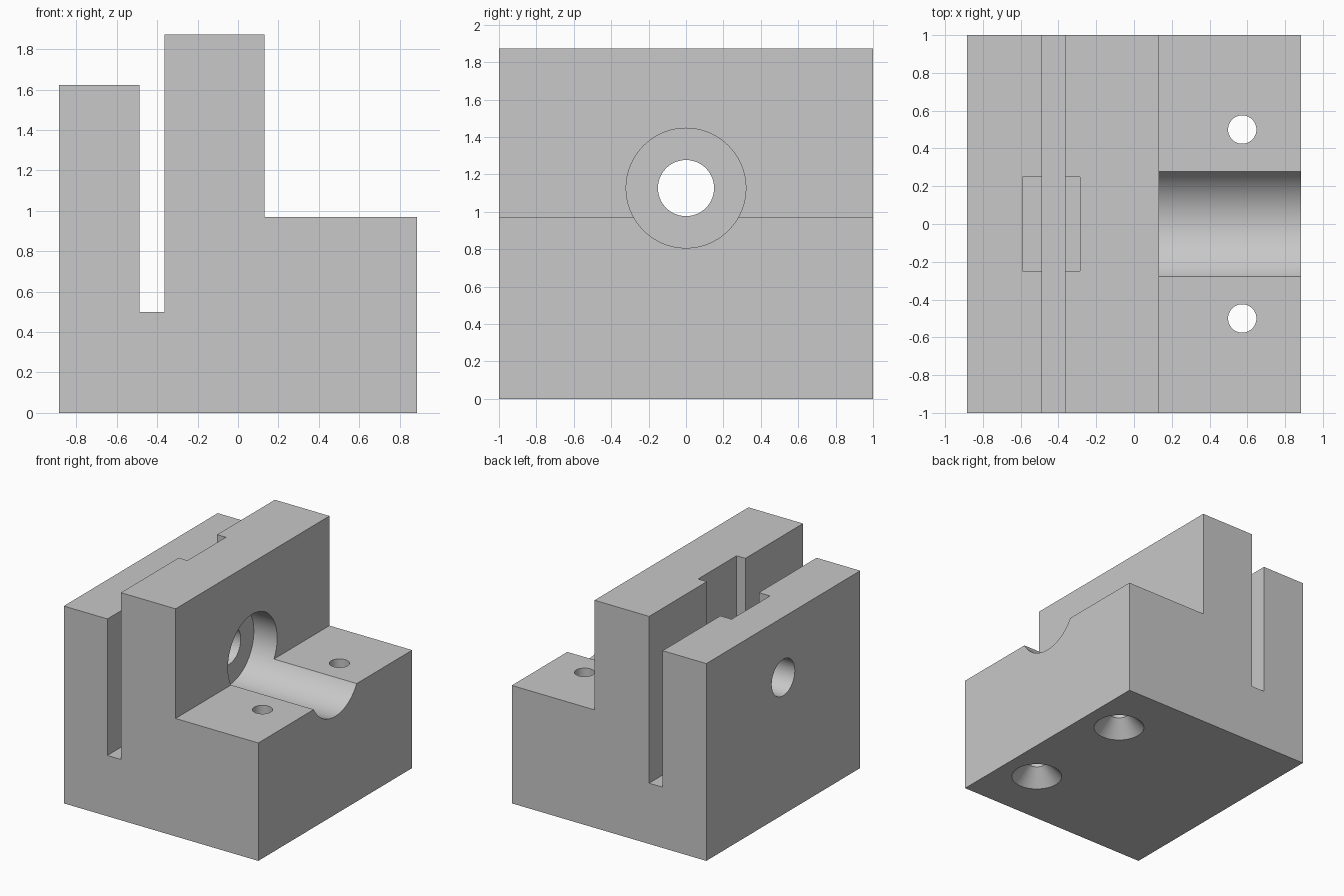
import bpy, bmesh, math
from mathutils import Matrix, Vector

if "Cube" in bpy.data.objects:
    bpy.data.objects.remove(bpy.data.objects["Cube"])

gray = bpy.data.materials.new("plain gray")
gray.diffuse_color = (0.58, 0.58, 0.58, 1)
gray.use_nodes = True
gray.node_tree.nodes["Principled BSDF"].inputs["Base Color"].default_value = gray.diffuse_color


def finish(bm, name):
    bmesh.ops.recalc_face_normals(bm, faces=bm.faces)
    mesh = bpy.data.meshes.new(name)
    bm.to_mesh(mesh)
    bm.free()
    obj = bpy.data.objects.new(name, mesh)
    bpy.context.collection.objects.link(obj)
    mesh.materials.append(gray)
    return obj


def round_cutter(name, start, axis, length, r1, r2=None):
    """Cylinder or cone running from start along axis."""
    bm = bmesh.new()
    axis = Vector(axis)
    turn = axis.to_track_quat('Z', 'Y').to_matrix().to_4x4()
    place = Matrix.Translation(Vector(start) + axis * length / 2) @ turn
    bmesh.ops.create_cone(bm, cap_ends=True, segments=96, radius1=r1,
                          radius2=r1 if r2 is None else r2, depth=length, matrix=place)
    return finish(bm, name)


def box_cutter(name, lo, hi):
    bm = bmesh.new()
    lo, hi = Vector(lo), Vector(hi)
    size = hi - lo
    place = Matrix.Translation((lo + hi) / 2) @ Matrix.Diagonal((*size, 1))
    bmesh.ops.create_cube(bm, size=1, matrix=place)
    return finish(bm, name)


# Bracket body: stepped side profile with a slot, extruded along y
profile = [(-0.885, 0), (0.885, 0), (0.885, 0.97), (0.132, 0.97), (0.132, 1.872),
           (-0.365, 1.872), (-0.365, 0.5), (-0.488, 0.5), (-0.488, 1.623), (-0.885, 1.623)]
bm = bmesh.new()
face = bm.faces.new([bm.verts.new((x, -1, z)) for x, z in profile])
ext = bmesh.ops.extrude_face_region(bm, geom=[face])
bmesh.ops.translate(bm, vec=(0, 2, 0),
                    verts=[v for v in ext["geom"] if isinstance(v, bmesh.types.BMVert)])
body = finish(bm, "bracket_body")

# Shaft hole, wide bore with shelf trough, and nut pocket across the slot
shaft_z = 1.127
cutters = [
    round_cutter("shaft_hole_cutter", (-1.2, 0, shaft_z), (1, 0, 0), 2.4, 0.15),
    round_cutter("bore_cutter", (-0.08, 0, shaft_z), (1, 0, 0), 1.3, 0.32),
    box_cutter("pocket_cutter", (-0.59, -0.25, 0.875), (-0.285, 0.25, 2.2)),
]

# Countersunk screw holes through the shelf
for y in (-0.5, 0.5):
    cutters.append(round_cutter("screw_hole_cutter", (0.573, y, -0.3), (0, 0, 1), 1.6, 0.075))
    # cone continues a little below the base so the cut is clean
    slope = (0.195 - 0.075) / 0.13
    cutters.append(round_cutter("countersink_cutter", (0.573, y, -0.05), (0, 0, 1),
                                0.18, 0.195 + 0.05 * slope, 0.075))

for cutter in cutters:
    mod = body.modifiers.new(cutter.name, 'BOOLEAN')
    mod.operation = 'DIFFERENCE'
    mod.solver = 'EXACT'
    mod.object = cutter
    cutter.hide_render = True

# Bake the cuts, remove the cutters, smooth only the round walls
bpy.context.view_layer.objects.active = body
body.select_set(True)
for mod in list(body.modifiers):
    bpy.ops.object.modifier_apply(modifier=mod.name)
for cutter in cutters:
    bpy.data.objects.remove(cutter)
bpy.ops.object.select_all(action='DESELECT')
body.select_set(True)
bpy.ops.object.shade_smooth_by_angle(angle=math.radians(25))
